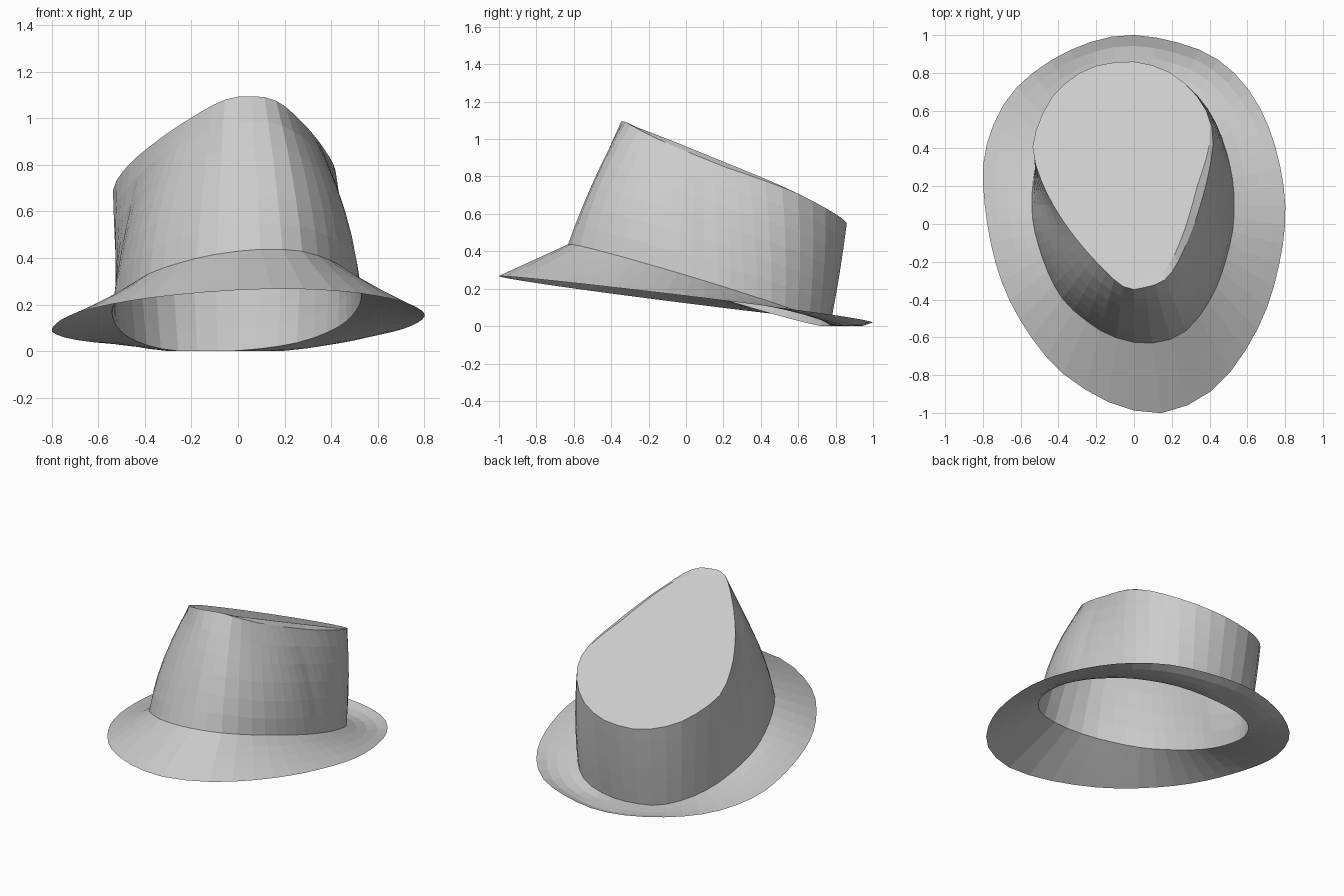
import bpy, bmesh, math

if "Cube" in bpy.data.objects:
    bpy.data.objects.remove(bpy.data.objects["Cube"])

N = 48               # segments around the hat
CX, CY = 0.0, 0.1    # pivot that all outlines are sampled around

# plan outlines, counter-clockwise from the front
BRIM = [(.1, -1), (.25, -.975), (.45, -.85), (.62, -.62), (.735, -.35), (.8, 0), (.775, .3), (.68, .59), (.52, .81),
        (.3, .94), (-.05, 1), (-.38, .9), (-.65, .69), (-.785, .4), (-.79, .1), (-.72, -.25), (-.59, -.53),
        (-.39, -.78), (-.12, -.95)]
BASE = [(.1, -.63), (.27, -.57), (.42, -.37), (.51, -.1), (.53, .1), (.51, .3), (.43, .53), (.24, .72),
        (-.05, .77), (-.31, .69), (-.48, .46), (-.54, .15), (-.51, -.1), (-.39, -.38), (-.2, -.55), (-.05, -.615)]
RIM = [(.06, -.335), (.18, -.28), (.28, -.1), (.36, .13), (.41, .35), (.415, .5), (.36, .64), (.24, .77),
       (.1, .84), (-.05, .86), (-.25, .82), (-.42, .69), (-.51, .52), (-.535, .38), (-.47, .18), (-.35, -.02),
       (-.2, -.2), (-.05, -.335)]


def sample(pts):
    """Smooth closed spline through pts, resampled at N even angles."""
    polar = []
    m = len(pts)
    for i in range(m):
        a, b, c, d = (pts[(i + k) % m] for k in (-1, 0, 1, 2))
        for s in range(12):
            t = s / 12
            x, y = (b[k] + .5 * t * (c[k] - a[k] + t * (2 * a[k] - 5 * b[k] + 4 * c[k] - d[k]
                    + t * (3 * (b[k] - c[k]) + d[k] - a[k]))) for k in (0, 1))
            polar.append((math.atan2(y - CY, x - CX) % math.tau, math.hypot(x - CX, y - CY)))
    polar.sort()
    first, last = polar[0], polar[-1]
    polar = [(last[0] - math.tau, last[1])] + polar + [(first[0] + math.tau, first[1])]
    out = []
    for i in range(N):
        ang = math.tau * i / N
        for (a0, r0), (a1, r1) in zip(polar, polar[1:]):
            if a0 <= ang <= a1:
                r = r0 + (r1 - r0) * (ang - a0) / max(a1 - a0, 1e-6)
                break
        out.append((CX + r * math.cos(ang), CY + r * math.sin(ang)))
    return out


def between(lo, hi, rows, swell=lambda a: 0.0, sag=lambda a: 0.0):
    """Rings blended from loop lo to loop hi, swelling outward and sagging midway."""
    rings = []
    for j in range(rows + 1):
        t = j / rows
        mid = 4 * t * (1 - t)
        ring = []
        for i, (p, q) in enumerate(zip(lo, hi)):
            ang = math.tau * i / N
            o = swell(ang) * mid
            ring.append((p[0] + (q[0] - p[0]) * t + o * math.cos(ang),
                         p[1] + (q[1] - p[1]) * t + o * math.sin(ang),
                         max(0, p[2] + (q[2] - p[2]) * t - sag(ang) * mid)))
        rings.append(ring)
    return rings


def crown_swell(ang):
    """Fullest at the front corners, nearly straight at front centre and back."""
    if math.sin(ang) < 0:
        return .005 + .035 * abs(math.sin(2 * ang)) + .015 * max(0, math.cos(ang))
    return .005 + .015 * max(0, math.cos(ang))


def brim_sag(ang):
    """The brim dips a little at the back right."""
    return .025 * max(0, math.cos(ang - 1.1)) ** 2


def loft(name, rings, cap=False):
    bm = bmesh.new()
    vs = [[bm.verts.new(p) for p in r] for r in rings]
    for a, b in zip(vs, vs[1:]):
        for i in range(N):
            k = (i + 1) % N
            bm.faces.new((a[i], a[k], b[k], b[i]))
    if cap:
        bm.faces.new(vs[-1])
    me = bpy.data.meshes.new(name)
    bm.to_mesh(me)
    bm.free()
    ob = bpy.data.objects.new(name, me)
    bpy.context.collection.objects.link(ob)
    return ob


def clamp(v):
    return max(0.0, min(1.0, v))


def top_plane(x, y):
    return .93 - .44 * y + .11 * x


def front(y):
    return clamp((.6 - y) / .4)


base = [(x, y, max(0, .238 - .306 * y + .065 * x)) for x, y in sample(BASE)]
edge = [(x, y, .142 - .122 * y + .025 * x) for x, y in sample(BRIM)]
rim = [(x, y, top_plane(x, y) + .01 * clamp(-y / .3) - .03 * front(y) * clamp((x - .1) / .15))
       for x, y in sample(RIM)]

# sloping flat top with a narrow chamfer towards the rim
inset = []
for x, y, z in rim:
    s = 1 - (.003 + .04 * front(y)) / math.hypot(x, y - .3)
    u, v = x * s, .3 + (y - .3) * s
    inset.append((u, v, top_plane(u, v)))

loft("crown", between(base, rim, 6, crown_swell) + [inset], cap=True)
loft("brim", between(edge, base, 4, sag=brim_sag))
